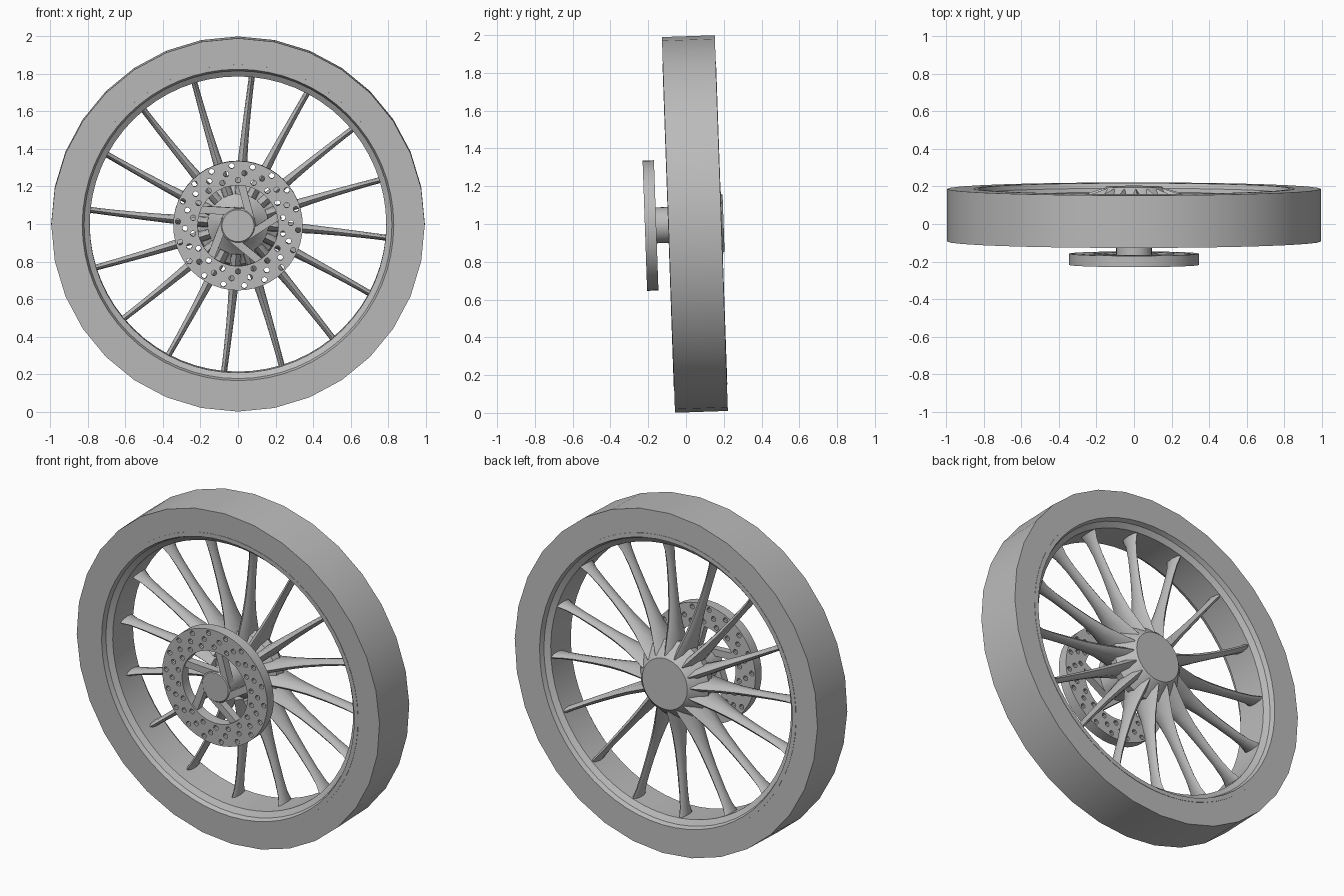
import bpy, bmesh, math
from math import sin, cos, pi, radians
from mathutils import Matrix, Vector

cube = bpy.data.objects.get("Cube")
if cube:
    bpy.data.objects.remove(cube)

grey = bpy.data.materials.new("plain_grey")
grey.use_nodes = True
colour = (0.5, 0.5, 0.5, 1)
grey.diffuse_color = colour
grey.node_tree.nodes["Principled BSDF"].inputs["Base Color"].default_value = colour

# The wheel axle runs along local y; the whole wheel leans slightly
LEAN = Matrix.Translation((0, 0.047, 1.0)) @ Matrix.Rotation(radians(2), 4, "X")


def polar(r, a, y):
    """Point at radius r, clockwise angle a from the top, depth y."""
    return Vector((r * sin(a), y, r * cos(a)))


def loft(bm, rings, closed=False):
    """Skin a list of equal point rings; cap the ends unless closed."""
    loops = [[bm.verts.new(p) for p in ring] for ring in rings]
    n = len(loops[0])
    pairs = list(zip(loops, loops[1:]))
    if closed:
        pairs.append((loops[-1], loops[0]))
    else:
        bm.faces.new(loops[0])
        bm.faces.new(loops[-1])
    for a, b in pairs:
        for i in range(n):
            j = (i + 1) % n
            bm.faces.new((a[i], a[j], b[j], b[i]))


def lathe(bm, profile, sides, closed=False):
    """Revolve (radius, depth) points around the axle."""
    loft(bm, [[polar(r, 2 * pi * i / sides, y) for i in range(sides)]
              for r, y in profile], closed)


def finish(name, bm, smooth=35):
    bmesh.ops.recalc_face_normals(bm, faces=bm.faces)
    mesh = bpy.data.meshes.new(name)
    bm.to_mesh(mesh)
    bm.free()
    mesh.materials.append(grey)
    ob = bpy.data.objects.new(name, mesh)
    bpy.context.collection.objects.link(ob)
    ob.matrix_world = LEAN
    bpy.ops.object.select_all(action="DESELECT")
    ob.select_set(True)
    bpy.context.view_layer.objects.active = ob
    if smooth:
        bpy.ops.object.shade_smooth_by_angle(angle=radians(smooth))
    return ob


# Tyre: plain square-edged band
bm = bmesh.new()
lathe(bm, [(0.995, -0.14), (0.995, 0.14), (0.84, 0.14), (0.84, -0.14)], 32, True)
finish("tyre", bm)

# Rim: thin lips with bevels down to the inner barrel
bm = bmesh.new()
half = [(0.855, 0.142), (0.83, 0.142), (0.82, 0.115), (0.79, 0.095)]
lathe(bm, half + [(r, -y) for r, y in reversed(half)], 64, True)
finish("rim", bm)

# Hub: axle tube, flaring cone, flat rear cap
bm = bmesh.new()
lathe(bm, [(0.095, -0.21), (0.095, -0.09), (0.15, -0.03), (0.215, 0.01),
           (0.225, 0.06), (0.19, 0.11), (0.148, 0.152)], 32)
finish("hub", bm)

# Spokes: oval sections, deep at both ends and slim in the middle
bm = bmesh.new()
sections = [(0.16, 0.11, 0.034), (0.24, 0.085, 0.03), (0.32, 0.06, 0.026),
            (0.42, 0.042, 0.022), (0.54, 0.034, 0.019), (0.66, 0.034, 0.017),
            (0.74, 0.042, 0.016), (0.80, 0.062, 0.016)]
for k in range(16):
    rings = []
    for r, deep, thick in sections:
        a = radians(3.2 + 2.2 * r / 0.8) + k * pi / 8
        side = Vector((cos(a), 0, -sin(a)))
        rings.append([polar(r, a, 0.035 + deep * cos(t)) + side * thick * sin(t)
                      for t in (i * pi / 4 for i in range(8))])
    loft(bm, rings)
finish("spokes", bm, 50)

# Brake disc: ring drilled with spiral rows of holes
bm = bmesh.new()
lathe(bm, [(0.345, -0.265), (0.345, -0.205), (0.215, -0.205), (0.215, -0.265)], 48, True)
disc = finish("brake_disc", bm)

bm = bmesh.new()
for k in range(18):
    for r, twist in ((0.243, 0), (0.282, 7), (0.321, 14)):
        c = polar(r, 2 * pi * k / 18 + radians(twist), 0)
        loft(bm, [[c + polar(0.0145, i * pi / 5, y) for i in range(10)]
                  for y in (-0.3, -0.17)])
drill = finish("drill_cutter", bm, 0)
drill.hide_render = True
cut = disc.modifiers.new("holes", "BOOLEAN")
cut.object = drill
cut.operation = "DIFFERENCE"
cut.solver = "EXACT"
bpy.ops.object.select_all(action="DESELECT")
disc.select_set(True)
bpy.context.view_layer.objects.active = disc
bpy.ops.object.modifier_apply(modifier=cut.name)
bpy.data.objects.remove(drill)
bpy.ops.object.shade_smooth_by_angle(angle=radians(35))

# Disc carrier: round boss with five swept arms
bm = bmesh.new()
lathe(bm, [(0.085, -0.26), (0.095, -0.25), (0.095, -0.2)], 32)
for k in range(5):
    turn = k * 2 * pi / 5
    start = polar(0.075, turn + radians(12), 0)
    end = polar(0.23, turn - radians(68), 0)
    along = (end - start).normalized()
    side = Vector((-along.z, 0, along.x)) * 0.02
    loft(bm, [[p + side * s + Vector((0, y, 0))
               for s, y in ((-1, -0.255), (1, -0.255), (1, -0.21), (-1, -0.21))]
              for p in (start, end)])
finish("disc_carrier", bm)
